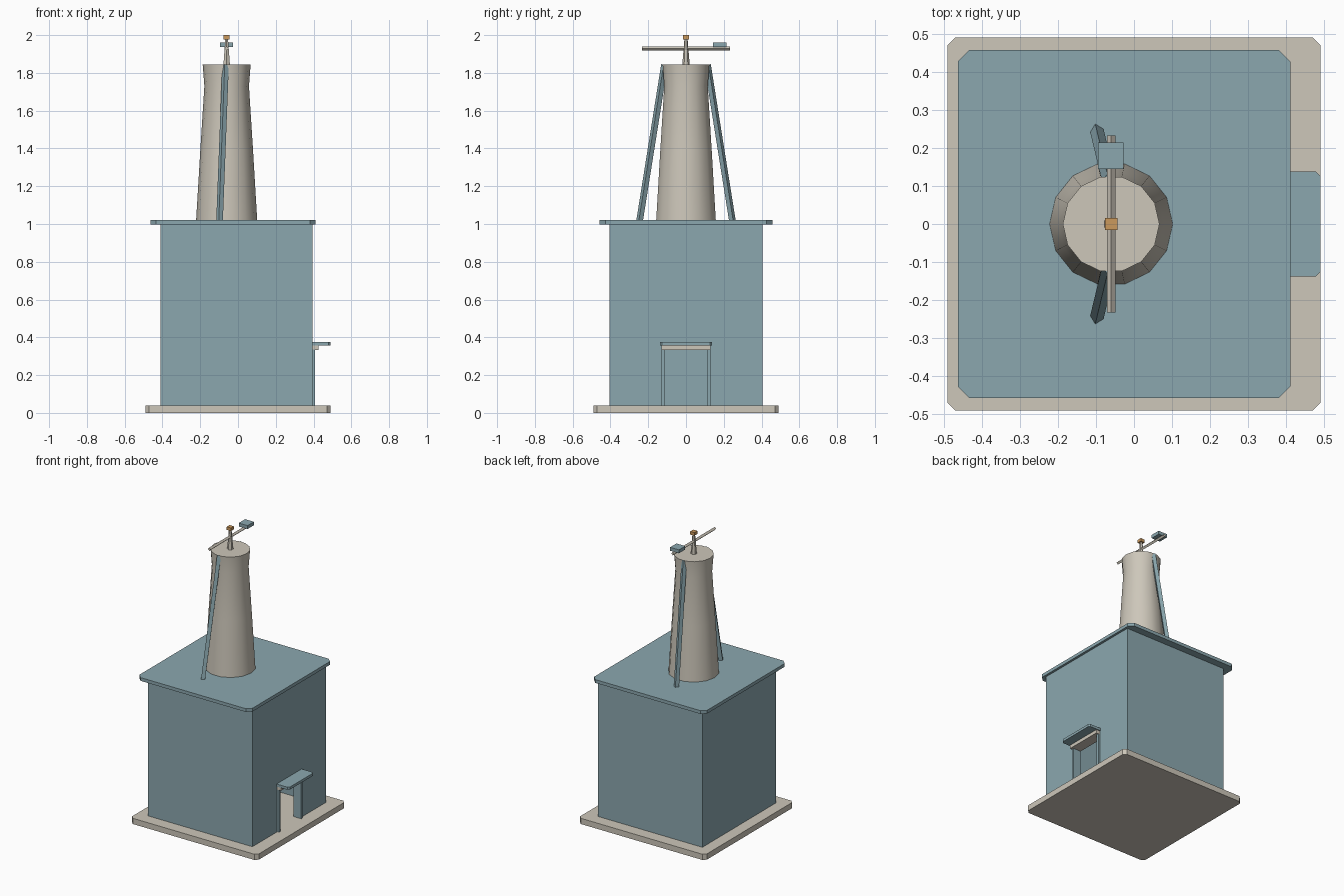
import bpy, bmesh, math
from mathutils import Vector, Matrix

if "Cube" in bpy.data.objects:
    bpy.data.objects.remove(bpy.data.objects["Cube"])


def material(name, rgb):
    m = bpy.data.materials.new(name)
    m.use_nodes = True
    m.diffuse_color = (*rgb, 1)
    m.node_tree.nodes["Principled BSDF"].inputs["Base Color"].default_value = (*rgb, 1)
    return m


BLUE = material("slate blue", (0.26, 0.39, 0.43))
STONE = material("pale stone", (0.61, 0.57, 0.49))
GOLD = material("gold", (0.60, 0.32, 0.11))


def finish(name, bm, mat):
    bmesh.ops.recalc_face_normals(bm, faces=bm.faces[:])
    mesh = bpy.data.meshes.new(name)
    bm.to_mesh(mesh)
    bm.free()
    mesh.materials.append(mat)
    ob = bpy.data.objects.new(name, mesh)
    bpy.context.collection.objects.link(ob)
    return ob


def box(name, lo, hi, mat, chamfer=0, only_outer=False):
    """Box between two corners, with optional chamfered upright edges."""
    lo, hi = Vector(lo), Vector(hi)
    bm = bmesh.new()
    bmesh.ops.create_cube(bm, size=1)
    bm.transform(Matrix.Translation((lo + hi) / 2) @ Matrix.Diagonal((*(hi - lo), 1)))
    if chamfer:
        mid_x = (lo.x + hi.x) / 2
        edges = [e for e in bm.edges
                 if abs(e.verts[0].co.z - e.verts[1].co.z) > 1e-4
                 and (not only_outer or e.verts[0].co.x > mid_x)]
        bmesh.ops.bevel(bm, geom=edges, offset=chamfer, segments=1, affect='EDGES')
    return finish(name, bm, mat)


def bar(name, a, b, r1, r2, sides, mat):
    """Straight, possibly tapered bar from a to b."""
    a, b = Vector(a), Vector(b)
    bm = bmesh.new()
    bmesh.ops.create_cone(bm, cap_ends=True, segments=sides, radius1=r1, radius2=r2,
                          depth=(b - a).length)
    rot = (b - a).to_track_quat('Z', 'Y').to_matrix().to_4x4()
    bm.transform(Matrix.Translation((a + b) / 2) @ rot)
    return finish(name, bm, mat)


def lathe(name, profile, x, sides, mat):
    bm = bmesh.new()
    vs = [bm.verts.new((r, 0, z)) for r, z in profile]
    es = [bm.edges.new(p) for p in zip(vs, vs[1:])]
    bmesh.ops.spin(bm, geom=vs + es, cent=(0, 0, 0), axis=(0, 0, 1),
                   angle=math.tau, steps=sides)
    bmesh.ops.remove_doubles(bm, verts=bm.verts[:], dist=1e-4)
    bm.transform(Matrix.Translation((x, 0, 0)))
    return finish(name, bm, mat)


def cut(target, cutter):
    """Subtract the cutter from the target, then remove the cutter."""
    cutter.hide_render = True
    mod = target.modifiers.new("cut", 'BOOLEAN')
    mod.operation = 'DIFFERENCE'
    mod.solver = 'EXACT'
    mod.object = cutter
    bpy.context.view_layer.objects.active = target
    bpy.ops.object.modifier_apply(modifier=mod.name)
    bpy.data.objects.remove(cutter)


# Base slab, hollow house with a doorway, and roof slab
box("base_slab", (-0.49, -0.49, 0), (0.49, 0.49, 0.04), STONE, 0.02)
house = box("house_walls", (-0.41, -0.405, 0.035), (0.395, 0.405, 1.0), BLUE)
cut(house, box("room_cutter", (-0.37, -0.365, 0), (0.355, 0.365, 0.97), BLUE))
cut(house, box("door_cutter", (0.3, -0.12, 0), (0.5, 0.12, 0.345), BLUE))
box("roof_slab", (-0.463, -0.457, 0.997), (0.411, 0.457, 1.02), BLUE, 0.03)

# Doorway: posts, lintel and canopy on the +x wall
for side, s in (("left", 1), ("right", -1)):
    ys = sorted((s * 0.115, s * 0.131))
    box(f"{side}_door_post", (0.35, ys[0], 0.035), (0.408, ys[1], 0.335), BLUE)
box("door_lintel", (0.35, -0.131, 0.334), (0.425, 0.131, 0.36), STONE)
box("door_canopy", (0.39, -0.138, 0.358), (0.49, 0.138, 0.376), BLUE, 0.012, True)

# Tapered chimney with a slightly flared top
AXIS = -0.06
chimney = lathe("chimney", [(0, 1.015), (0.162, 1.015), (0.139, 1.4), (0.118, 1.73),
                            (0.127, 1.845), (0, 1.845)], AXIS, 14, STONE)
bpy.ops.object.select_all(action='DESELECT')
chimney.select_set(True)
bpy.context.view_layer.objects.active = chimney
bpy.ops.object.shade_smooth_by_angle(angle=math.radians(35))

# Leaning braces at the front and back of the chimney
for side, s in (("front", -1), ("back", 1)):
    bar(f"{side}_brace", (-0.098, s * 0.247, 1.008), (-0.066, s * 0.114, 1.843),
        0.018, 0.018, 4, BLUE)

# Weather vane: mast, cross rod, tail plate and finial
bar("vane_mast", (AXIS, 0, 1.84), (AXIS, 0, 1.985), 0.02, 0.008, 6, STONE)
bar("vane_rod", (AXIS, -0.232, 1.93), (AXIS, 0.232, 1.93), 0.011, 0.011, 4, STONE)
box("vane_tail", (-0.095, 0.144, 1.936), (-0.027, 0.214, 1.96), BLUE)
box("vane_finial", (AXIS - 0.016, -0.016, 1.978), (AXIS + 0.016, 0.016, 2.0), GOLD)
